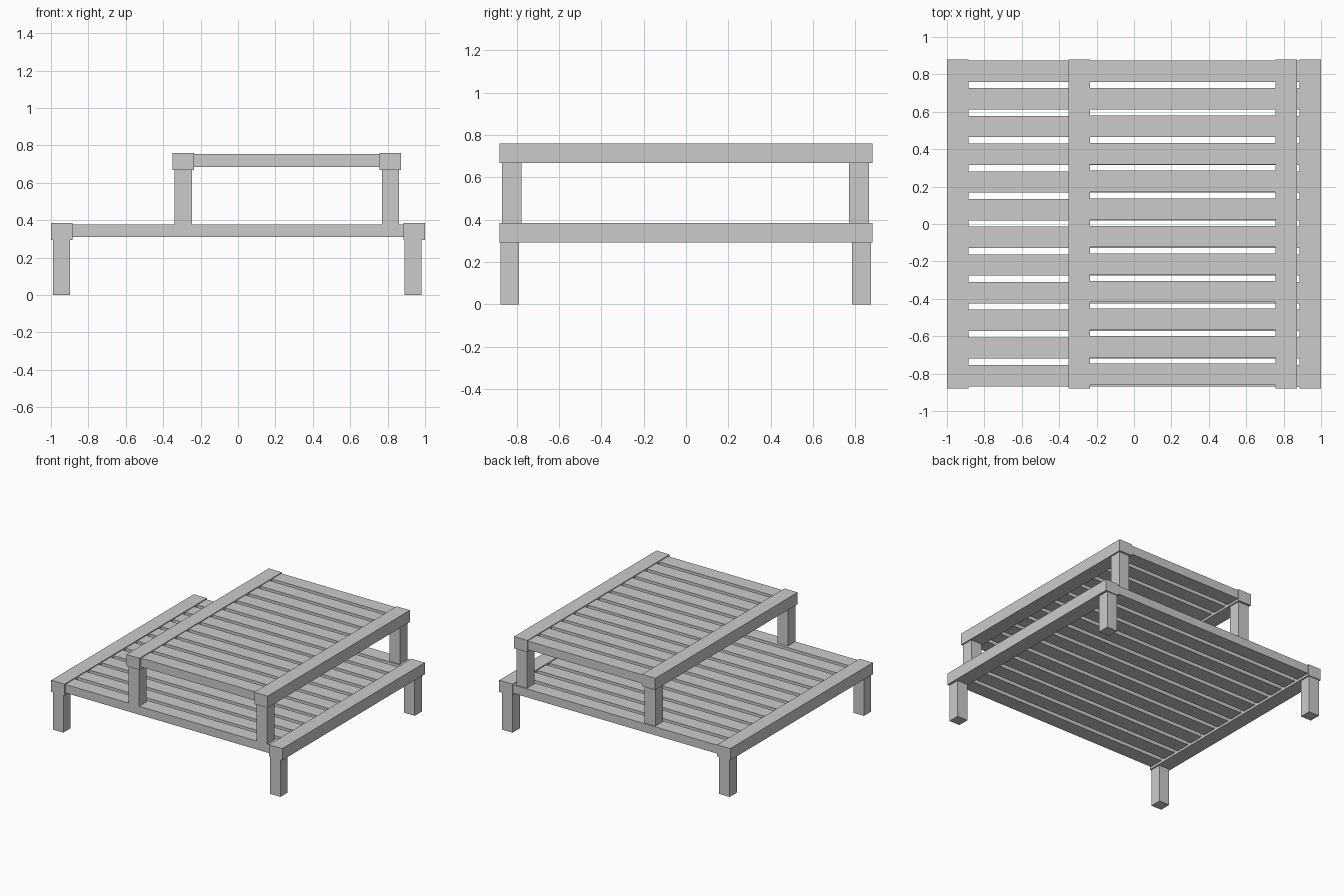
import bpy
import bmesh
from mathutils import Matrix, Vector

cube = bpy.data.objects.get("Cube")
if cube:
    bpy.data.objects.remove(cube, do_unlink=True)

grey = bpy.data.materials.new("light grey")
grey.use_nodes = True
colour = (0.6, 0.6, 0.6, 1)
grey.diffuse_color = colour
grey.node_tree.nodes["Principled BSDF"].inputs["Base Color"].default_value = colour


def boxes(name, bounds):
    """One object made of boxes, each given as x, y and z ranges."""
    bm = bmesh.new()
    for ranges in bounds:
        low, high = (Vector(corner) for corner in zip(*ranges))
        matrix = Matrix.Translation((low + high) / 2) @ Matrix.Diagonal((*(high - low), 1))
        bmesh.ops.create_cube(bm, size=1, matrix=matrix)
    mesh = bpy.data.meshes.new(name)
    bm.to_mesh(mesh)
    bm.free()
    mesh.materials.append(grey)
    obj = bpy.data.objects.new(name, mesh)
    bpy.context.collection.objects.link(obj)


def platform(name, rails_x, rail_z, slat_z, legs_x, legs_y, floor, first_y, last_y):
    """A slatted deck between two side rails, standing on four legs."""
    # Side rails
    for side, xs in zip(("right", "left"), rails_x):
        boxes(f"{name}_{side}_rail", [(xs, (-0.88, 0.88), rail_z)])

    # Slats running between the rails
    count, width, tuck = 12, 0.114, 0.01
    slat_x = (rails_x[0][1] - tuck, rails_x[1][0] + tuck)
    step = (last_y - first_y) / (count - 1)
    centres = [first_y + i * step for i in range(count)]
    boxes(f"{name}_slats",
          [(slat_x, (y - width / 2, y + width / 2), slat_z) for y in centres])

    # Square legs under the rail ends
    for side, xs in zip(("right", "left"), legs_x):
        for end, ys in zip(("front", "back"), legs_y):
            boxes(f"{name}_{end}_{side}_leg", [(xs, ys, (floor, rail_z[0]))])


platform("lower", ((-1, -0.886), (0.884, 1)), (0.293, 0.384), (0.311, 0.377),
         ((-0.989, -0.898), (0.89, 0.981)), ((-0.877, -0.788), (0.783, 0.873)),
         0, -0.811, 0.817)
platform("upper", ((-0.35, -0.236), (0.757, 0.872)), (0.668, 0.76), (0.685, 0.754),
         ((-0.339, -0.247), (0.77, 0.861)), ((-0.87, -0.777), (0.77, 0.864)),
         0.377, -0.803, 0.817)
